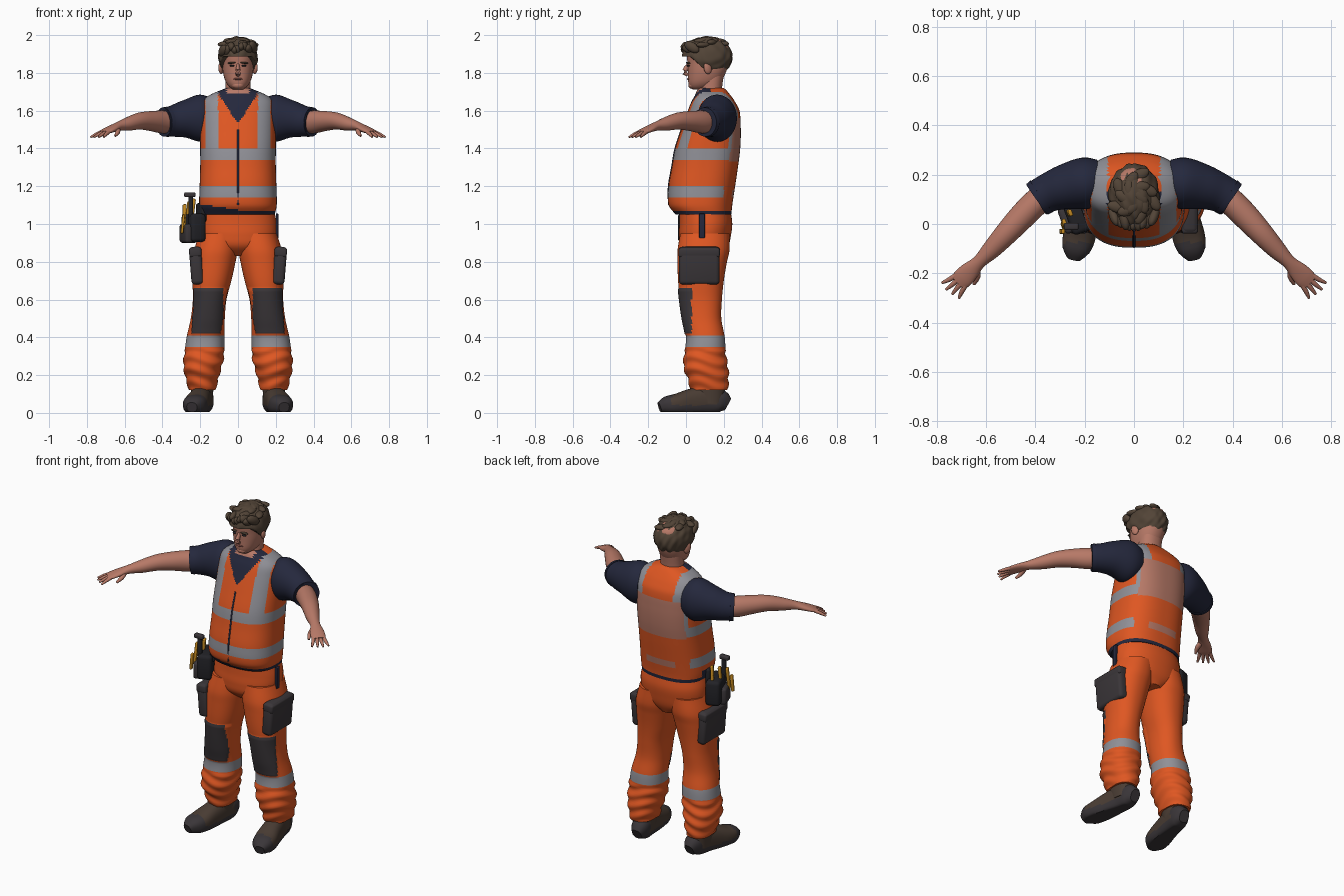
import bpy, bmesh, math, random
from mathutils import Vector, Matrix, Euler

random.seed(4)
old = bpy.data.objects.get("Cube")
if old:
    bpy.data.objects.remove(old, do_unlink=True)

COLOURS = {
    "orange": (.74, .095, .016), "reflective": (.28, .28, .31), "navy": (.018, .021, .046),
    "skin": (.47, .19, .135), "hair": (.085, .058, .038), "charcoal": (.042, .036, .04),
    "boot_brown": (.068, .046, .034), "black": (.016, .016, .02), "yellow": (.55, .25, .015),
    "lip": (.30, .10, .08)}
MATS = {}
for key, rgb in COLOURS.items():
    m = MATS[key] = bpy.data.materials.new(key)
    m.use_nodes = True
    m.diffuse_color = (*rgb, 1)
    m.node_tree.nodes["Principled BSDF"].inputs["Base Color"].default_value = (*rgb, 1)


def finish(bm, name, paint):
    """Turn a bmesh into a smooth object; paint is a colour or a rule on face centres."""
    bmesh.ops.recalc_face_normals(bm, faces=bm.faces)
    used = []
    for f in bm.faces:
        key = paint if isinstance(paint, str) else paint(f.calc_center_median())
        if key not in used:
            used.append(key)
        f.material_index = used.index(key)
    mesh = bpy.data.meshes.new(name)
    bm.to_mesh(mesh)
    bm.free()
    for key in used:
        mesh.materials.append(MATS[key])
    ob = bpy.data.objects.new(name, mesh)
    bpy.context.collection.objects.link(ob)
    bpy.ops.object.select_all(action='DESELECT')
    ob.select_set(True)
    bpy.context.view_layer.objects.active = ob
    bpy.ops.object.shade_smooth_by_angle(angle=math.radians(45))
    return ob


def resample(keys, ts, step):
    """Smooth curve through the key rows."""
    keys = [Vector(k) for k in keys]
    n = len(keys)
    slope = []
    for i in range(n):
        a, b = max(i - 1, 0), min(i + 1, n - 1)
        slope.append((keys[b] - keys[a]) / (ts[b] - ts[a]))
    rows = [keys[0]]
    for i in range(n - 1):
        h = ts[i + 1] - ts[i]
        count = max(1, round(h / step))
        for j in range(1, count + 1):
            t = j / count
            u = 1 - t
            rows.append(keys[i] * (1 + 2 * t) * u * u + slope[i] * h * t * u * u
                        + keys[i + 1] * t * t * (3 - 2 * t) - slope[i + 1] * h * t * t * u)
    return rows


def loft(name, rows, paint, upright, seg, power, shape):
    bm = bmesh.new()
    loops = []
    for i, r in enumerate(rows):
        c = Vector(r[:3])
        if upright:
            u, v = Vector((1, 0, 0)), Vector((0, 1, 0))
        else:
            d = Vector(rows[min(i + 1, len(rows) - 1)][:3]) - Vector(rows[max(i - 1, 0)][:3])
            u = d.cross(Vector((0, 0, 1))).normalized()
            v = u.cross(d).normalized()
        loop = []
        for k in range(seg):
            a = math.tau * k / seg
            co, si = math.cos(a), math.sin(a)
            q = (abs(co) ** power + abs(si) ** power) ** (-1 / power)
            p = c + u * r[3] * co * q + v * r[4] * si * q
            loop.append(bm.verts.new(shape(p, c) if shape else p))
        loops.append(loop)
    for a, b in zip(loops, loops[1:]):
        for k in range(seg):
            bm.faces.new((a[k], a[k - 1], b[k - 1], b[k]))
    bm.faces.new(loops[0])
    bm.faces.new(loops[-1])
    return finish(bm, name, paint)


def column(name, keys, paint, seg=64, power=2.2, shape=None):
    """Upright loft from rows of height, centre x, half width, front y, back y."""
    full = [(x, (f + b) / 2, z, w, (b - f) / 2) for z, x, w, f, b in keys]
    rows = resample(full, [k[0] for k in keys], .01)
    return loft(name, rows, paint, True, seg, power, shape)


def tube(name, keys, paint, side=1, seg=24, power=2, shape=None, step=.015):
    """Loft along a path from rows of x, y, z, sideways radius, vertical radius."""
    keys = [(k[0] * side, *k[1:]) for k in keys]
    ts = [0]
    for a, b in zip(keys, keys[1:]):
        ts.append(ts[-1] + (Vector(b[:3]) - Vector(a[:3])).length)
    return loft(name, resample(keys, ts, step), paint, False, seg, power, shape)


def blob(name, loc, size, paint, rot=(0, 0, 0), detail=3, shape=None):
    bm = bmesh.new()
    bmesh.ops.create_icosphere(bm, subdivisions=detail, radius=1)
    for v in bm.verts:
        if shape:
            v.co *= shape(v.co)
    bm.transform(Matrix.LocRotScale(Vector(loc), Euler(rot), Vector(size)))
    return finish(bm, name, paint)


def box(name, loc, size, paint, rot=(0, 0, 0), bevel=.012):
    bm = bmesh.new()
    bmesh.ops.create_cube(bm, size=1)
    bm.transform(Matrix.Diagonal((*size, 1)))
    bmesh.ops.bevel(bm, geom=bm.edges[:], offset=bevel, segments=3, profile=.5, affect='EDGES')
    bm.transform(Matrix.LocRotScale(Vector(loc), Euler(rot), None))
    return finish(bm, name, paint)


# Vest with reflective bands, open collar and worn back panel
def vest_paint(p):
    x, z, front = abs(p.x), p.z, p.y < .13
    if z < (1.075 - .15 * min(p.x, 0) if front else 1.07):
        return "navy"
    if front and z > 1.69 and x < .06:
        return "skin"
    if front and z > 1.53 and x < .09 * (z - 1.53) / .14:
        return "navy"
    if not front and x < .16 and 1.33 < z < 1.56:
        return "skin"
    if p.y > .2 and 1.14 < z < 1.2:
        return "skin" if x < .1 and z < 1.18 else "orange"
    if 1.34 < z < 1.4 or 1.14 < z < 1.2:
        return "reflective"
    return "reflective" if z > 1.4 and .105 < x < .172 else "orange"


VEST = [(1.05, 0, .195, -.055, .24), (1.1, 0, .205, -.092, .245), (1.2, 0, .203, -.092, .26),
        (1.3, 0, .2, -.075, .275), (1.4, 0, .2, -.057, .287), (1.5, 0, .2, -.025, .29),
        (1.6, 0, .197, .01, .283), (1.65, 0, .186, .03, .258), (1.68, 0, .155, .047, .237),
        (1.71, 0, .088, .06, .212), (1.72, 0, .06, .07, .2)]
column("vest", VEST, vest_paint, seg=160, power=2.5)
column("zip", [(z, 0, .007, f - .004, f + .02) for z, x, w, f, b in VEST[1:6]], "navy", seg=12)

# Trousers
column("trouser_seat", [(.83, 0, .06, .03, .2), (.88, 0, .18, -.025, .225), (.94, 0, .203, -.037, .238),
                        (1., 0, .205, -.035, .245), (1.06, 0, .194, -.035, .238)], "orange")


def leg_shape(p, c):
    out = p - c
    if .42 < p.z < .66 and p.y < .03:
        return p + out.normalized() * .006
    if p.z < .34:
        a = math.atan2(out.y, abs(p.x) - abs(c.x))
        return c + out * (1 + .045 * math.sin(p.z * 95 + 2 * math.sin(a * 2)))
    return p


def leg_paint(p):
    if .35 < p.z < .41:
        return "reflective"
    return "charcoal" if .42 < p.z < .66 and p.y < .03 and abs(p.x) > .078 else "orange"


def boot_shape(p, c):
    p.z = max(p.z, .004)
    return p


def boot_paint(p):
    return "charcoal" if p.z < .04 or p.y < -.075 or p.y > .16 else "boot_brown"


LEG = [(.12, .19, .07, .025, .22), (.18, .19, .085, .01, .225), (.24, .188, .099, -.012, .222),
       (.3, .18, .105, -.01, .212), (.4, .172, .1, 0, .205), (.5, .16, .09, -.018, .187),
       (.6, .15, .089, -.032, .19), (.7, .138, .103, -.042, .2), (.8, .126, .113, -.045, .217),
       (.86, .117, .115, -.045, .23), (.95, .1, .105, -.03, .23)]
BOOT = [(.177, .222, .045, .03, .035), (.179, .19, .06, .05, .06), (.19, .11, .068, .055, .075),
        (.205, .03, .058, .06, .07), (.222, -.05, .045, .066, .056), (.236, -.105, .04, .056, .046),
        (.244, -.14, .03, .028, .026)]
SLEEVE = [(.15, .165, 1.56, .095, .11), (.2, .165, 1.56, .105, .125), (.28, .15, 1.555, .092, .1),
          (.34, .13, 1.545, .08, .084), (.39, .105, 1.54, .074, .075)]
ARM = [(.34, .13, 1.54, .055, .055), (.4, .085, 1.54, .055, .06), (.46, .025, 1.545, .053, .053),
       (.52, -.04, 1.545, .047, .045), (.58, -.105, 1.53, .038, .036), (.63, -.155, 1.518, .028, .024),
       (.67, -.195, 1.503, .039, .018), (.7, -.225, 1.49, .041, .014), (.714, -.239, 1.484, .034, .01)]

for side, tag in ((1, "left"), (-1, "right")):
    column(tag + "_trouser_leg", [(z, x * side, w, f, b) for z, x, w, f, b in LEG], leg_paint,
           seg=80, shape=leg_shape)
    box(tag + "_thigh_pocket", (.22 * side, .07, .78), (.066, .215, .2), "charcoal", (0, .08 * side, 0), .02)
    box(tag + "_pocket_flap", (.226 * side, .07, .85), (.066, .219, .05), "charcoal", (0, .08 * side, 0))
    tube(tag + "_boot", BOOT, boot_paint, side, 40, 2.5, boot_shape)
    column(tag + "_boot_cuff", [(.05, .19 * side, .055, .05, .2), (.16, .19 * side, .062, .035, .21)],
           "boot_brown", 32)
    # Sleeve, arm and hand
    tube(tag + "_sleeve", SLEEVE, "navy", side, 40)
    tube(tag + "_sleeve_hem", [(.375, .113, 1.541, .079, .08), (.393, .1, 1.54, .076, .077)], "navy", side, 40)
    tube(tag + "_arm", ARM, "skin", side, 32)
    for i in range(4):
        k = i - 1.5
        reach = .066 - .007 * abs(k - .3)
        x, y = .704 + .013 * k, -.229 + .013 * k
        mid, tip = reach * .4, reach * .75
        tube(f"{tag}_finger_{i + 1}", [(x, y, 1.487, .011, .01),
             (x + mid + .004 * k, y - mid + .004 * k, 1.474, .0095, .009),
             (x + tip + .009 * k, y - tip + .009 * k, 1.46, .005, .005)], "skin", side, 12)
    tube(tag + "_thumb", [(.638, -.175, 1.51, .014, .013), (.637, -.215, 1.486, .013, .012),
                          (.65, -.245, 1.466, .006, .006)], "skin", side, 12)
    # Paired face parts
    blob(tag + "_ear", (.09 * side, .115, 1.825), (.012, .022, .032), "skin", (.2, 0, .4 * side))
    blob(tag + "_brow", (.034 * side, .012, 1.853), (.022, .012, .005), "hair", (0, .1 * side, .2 * side))
    blob(tag + "_eye", (.032 * side, .013, 1.838), (.013, .009, .005), "black", (0, 0, .25 * side))

# Neck, head and face
column("neck", [(1.62, 0, .08, .07, .2), (1.7, 0, .067, .072, .19), (1.79, 0, .066, .085, .2)], "skin")
column("head", [(1.712, 0, .026, .035, .1), (1.725, 0, .045, .02, .14), (1.75, 0, .064, .012, .18),
                (1.8, 0, .079, .01, .21), (1.85, 0, .084, .008, .226), (1.9, 0, .086, .005, .232),
                (1.95, 0, .075, .02, .22), (1.98, 0, .04, .06, .17)], "skin")
tube("nose", [(0, .03, 1.842, .009, .02), (0, .002, 1.825, .01, .014), (0, -.008, 1.8, .016, .013),
              (0, .01, 1.787, .01, .008)], "skin", seg=16)
blob("mouth", (0, .014, 1.768), (.025, .009, .006), "lip")
blob("chin", (0, .035, 1.735), (.033, .023, .02), "skin")


# Hair cap and swept locks
def hair_shape(d):
    wave = math.sin(11 * d.x + 4 * d.y) * math.sin(9 * d.y + 5 * d.z) + .5 * math.sin(17 * d.x + 9 * d.z)
    k = 1 + .025 * wave
    y = .112 + .135 * d.y
    floor = 1.888 - .105 * min(max((y - .02) / .12, 0), 1)
    z = max(1.885 + .107 * d.z * k, floor)
    if d.z:
        k_out = (z - 1.885) / (.107 * d.z)
        return Vector((k, k, k_out))
    return k


blob("hair", (0, .112, 1.885), (.104, .133, .107), "hair", detail=5, shape=hair_shape)
for i in range(9):
    x = -.08 + .02 * i
    blob(f"fringe_lock_{i + 1}", (x, .015 + 2.5 * x * x, 1.925 + random.uniform(-.015, .015)),
         (.02, .045, .026), "hair", (random.uniform(-.6, .1), random.uniform(-.5, .5), -5 * x))
for i in range(14):
    a = i * 2.4
    r = .02 + .0045 * i
    blob(f"crown_lock_{i + 1}", (r * math.cos(a), .115 + 1.25 * r * math.sin(a), 1.976 - 4.5 * r * r),
         (.024, .045, .016), "hair", (0, 0, a + .8))

# Belt strap and tool pouch
box("left_hip_strap", (.207, .085, .99), (.014, .03, .13), "navy", bevel=.004)
turn = (0, 0, .35)
box("tool_pouch", (-.235, .045, .98), (.085, .17, .15), "black", turn, .02)
box("pouch_front_pocket", (-.262, .02, .95), (.07, .11, .1), "charcoal", turn, .015)
box("pouch_hanger", (-.195, .05, 1.06), (.03, .1, .1), "black", turn)
box("hammer_handle", (-.25, -.01, 1.07), (.024, .024, .18), "black", bevel=.008)
box("hammer_head", (-.255, -.01, 1.155), (.06, .03, .026), "charcoal", bevel=.008)
for i in range(3):
    box(f"tool_grip_{i + 1}", (-.285 + .022 * i, .0 + .045 * i, 1.04 + .015 * i), (.016, .028, .13), "yellow",
        (.12 * i - .1, .08, .35), .006)
box("side_tool_grip", (-.292, -.03, 1.0), (.014, .02, .1), "yellow", (0, .1, 0), .005)
